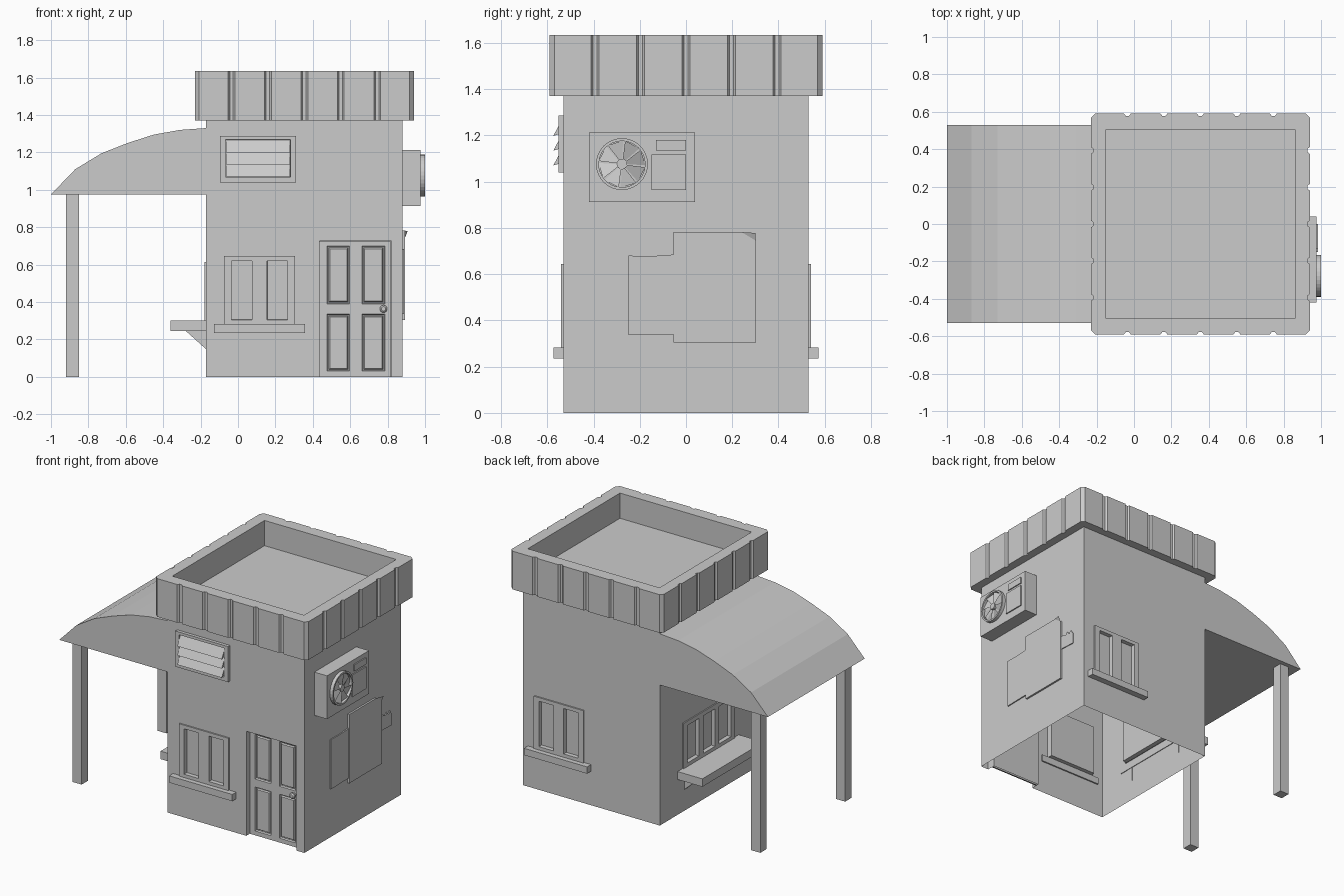
import bpy, bmesh, math
from mathutils import Vector

if "Cube" in bpy.data.objects:
    bpy.data.objects.remove(bpy.data.objects["Cube"])


def finish(name, bm, loc=(0, 0, 0), turn=0, fix=True):
    if fix:
        bmesh.ops.recalc_face_normals(bm, faces=bm.faces)
    me = bpy.data.meshes.new(name)
    bm.to_mesh(me)
    bm.free()
    ob = bpy.data.objects.new(name, me)
    ob.location = loc
    ob.rotation_euler.z = math.radians(turn)
    bpy.context.collection.objects.link(ob)
    return ob


def prism(name, pts, axis, lo, hi):
    """Extrude a 2D outline along an axis (0=x, 1=y, 2=z)."""
    bm = bmesh.new()
    ends = []
    for w in (lo, hi):
        ring = []
        for p in pts:
            c = list(p)
            c.insert(axis, w)
            ring.append(bm.verts.new(c))
        ends.append(ring)
        bm.faces.new(ring)
    n = len(pts)
    for i in range(n):
        j = (i + 1) % n
        bm.faces.new((ends[0][i], ends[0][j], ends[1][j], ends[1][i]))
    return finish(name, bm)


def box(name, x0, x1, y0, y1, z0, z1):
    return prism(name, [(x0, y0), (x1, y0), (x1, y1), (x0, y1)], 2, z0, z1)


def cut(ob, cutter):
    m = ob.modifiers.new("cut", 'BOOLEAN')
    m.operation = 'DIFFERENCE'
    m.solver = 'EXACT'
    m.object = cutter
    cutter.hide_render = True
    bpy.context.view_layer.objects.active = ob
    bpy.ops.object.modifier_apply(modifier=m.name)
    bpy.data.objects.remove(cutter)


def framed(name, rect, holes, insets, depth, loc=(0, 0, 0), turn=0):
    """Flat panel facing local -y; holes are inset by (thickness, depth) steps."""
    bm = bmesh.new()
    us = sorted({r[i] for r in [rect] + holes for i in (0, 1)})
    vs = sorted({r[i] for r in [rect] + holes for i in (2, 3)})
    grid = [[bm.verts.new((u, 0, v)) for v in vs] for u in us]
    sunk = []
    for i in range(len(us) - 1):
        for j in range(len(vs) - 1):
            f = bm.faces.new((grid[i][j], grid[i + 1][j], grid[i + 1][j + 1], grid[i][j + 1]))
            u, v = (us[i] + us[i + 1]) / 2, (vs[j] + vs[j + 1]) / 2
            if any(a < u < b and c < v < d for a, b, c, d in holes):
                sunk.append(f)
    bm.normal_update()
    rim = [e for e in bm.edges if e.is_boundary]
    for t, d in insets:
        bmesh.ops.inset_individual(bm, faces=sunk, thickness=t, depth=d)
        bm.normal_update()
    ex = bmesh.ops.extrude_edge_only(bm, edges=rim)
    for g in ex['geom']:
        if isinstance(g, bmesh.types.BMVert):
            g.co.y += depth
    return finish(name, bm, loc, turn, False)


def lathe(name, prof, n, loc, turn=0, closed=False):
    """Revolve (radius, outward) points around the local y axis."""
    bm = bmesh.new()
    rings = [[bm.verts.new((r * math.cos(k * math.tau / n), -w, r * math.sin(k * math.tau / n)))
              for k in range(n)] for r, w in prof]
    pairs = list(zip(rings, rings[1:])) + ([(rings[-1], rings[0])] if closed else [])
    for a, b in pairs:
        for k in range(n):
            bm.faces.new((a[k], a[(k + 1) % n], b[(k + 1) % n], b[k]))
    if not closed:
        bm.faces.new(rings[-1])
    return finish(name, bm, loc, turn)


# Walls and curved canopy in one profile, with pockets for door and windows
profile = [(-.17, 0), (.88, 0), (.88, 1.37), (-.17, 1.37), (-.17, 1.33), (-.31, 1.32), (-.45, 1.295),
           (-.59, 1.25), (-.73, 1.195), (-.87, 1.11), (-1, .975), (-.17, .975)]
walls = prism("walls_and_canopy", profile, 1, -.53, .53)
cut(walls, box("door_cutter", .435, .82, -.7, -.47, -.1, .725))
cut(walls, box("front_window_cutter", -.07, .30, -.7, -.495, .285, .64))
cut(walls, box("back_window_cutter", .415, .785, .495, .7, .285, .64))
cut(walls, box("side_window_cutter", -.3, -.135, -.275, .275, .305, .61))
bm = bmesh.new()
bm.from_mesh(walls.data)
bmesh.ops.delete(bm, geom=[f for f in bm.faces if f.calc_center_median().z < .001], context='FACES_ONLY')
bm.to_mesh(walls.data)
bm.free()

# Parapet with vertical grooves and a sunken roof
HX, HY, C = .585, .59, .022
outline = []
for k in range(4):
    L, D = (HX, HY) if k % 2 == 0 else (HY, HX)
    side = [(-L + C, D)]
    for i in range(-2, 3):
        t = i * L / 3
        side += [(t - .018, D), (t - .009, D - .012), (t + .009, D - .012), (t + .018, D)]
    side.append((L - C, D))
    c, s = round(math.cos(k * math.pi / 2)), round(math.sin(k * math.pi / 2))
    outline += [(.355 + t * c + d * s, t * s - d * c) for t, d in side]
parapet = prism("parapet", outline, 2, 1.37, 1.635)
cut(parapet, box("roof_cutter", -.15, .86, -.505, .505, 1.46, 1.8))

# Canopy posts
for side, y in (("front", -.465), ("back", .465)):
    box(side + "_post", -.92, -.85, y - .035, y + .035, 0, .976)

# Front and back windows with sills
for name, x, y, turn in (("front", .115, -.54, 0), ("back", .6, .54, 180)):
    framed(name + "_window", (-.19, .19, .28, .645),
           [(-.15, -.04, .305, .62), (.04, .15, .305, .62)], [(.002, -.028)], .02, (x, y, 0), turn)
    s = math.copysign(1, y)
    ys = sorted((s * .52, s * .573))
    box(name + "_sill", x - .242, x + .242, ys[0], ys[1], .235, .282)

# Serving window with shelf and brackets on the left wall
framed("serving_window", (-.28, .28, .3, .615),
       [(u - .065, u + .065, .325, .585) for u in (-.175, 0, .175)],
       [(.002, -.028)], .02, (-.178, 0, 0), -90)
box("serving_shelf", -.36, -.165, -.335, .335, .245, .3)
for i, y in enumerate((-.24, .24)):
    prism(f"shelf_bracket_{i}", [(-.28, .246), (-.168, .246), (-.168, .145)], 1, y - .02, y + .02)

# Recessed four-panel door and knob
panels = [(a, b, c, d) for a, b in ((.475, .597), (.662, .785)) for c, d in ((.03, .335), (.39, .7))]
framed("door", (.436, .819, 0, .724), panels,
       [(.006, -.012), (.008, .0), (.008, .009)], .01, (0, -.492, 0))
knob = lathe("door_knob", [(.011, 0), (.011, .012), (.02, .018), (.02, .027), (.012, .034)], 16,
             (.778, -.492, .363))

# Louvred vent above the front window
framed("vent_frame", (-.095, .31, 1.04, 1.287), [(-.067, .28, 1.068, 1.268)], [(.002, -.018)], .022,
       (0, -.552, 0))
for i in range(3):
    z = 1.27 - i * .064
    prism(f"vent_slat_{i}", [(-.536, z), (-.574, z - .072), (-.536, z - .06)], 0, -.064, .277)

# Air conditioner box, grilles, fan ring, hub and blades
box("cooler_box", .87, .977, -.42, .04, .912, 1.212)
box("cooler_lower_grille", .97, .985, -.15, 0, .965, 1.118)
box("cooler_upper_grille", .97, .985, -.13, 0, 1.135, 1.18)
fan = (.975, -.277, 1.076)
lathe("fan_ring", [(.112, 0), (.112, .025), (.1, .025), (.1, 0)], 32, fan, 90, True)
lathe("fan_hub", [(.023, 0), (.023, .021)], 16, fan, 90)
bm = bmesh.new()
for k in range(8):
    a = k * math.tau / 8
    quad = [(.02, a, .004), (.102, a - .05, .004), (.102, a + .65, .02), (.02, a + .6, .02)]
    bm.faces.new([bm.verts.new((r * math.cos(t), -w, r * math.sin(t))) for r, t, w in quad])
finish("fan_blades", bm, fan, 90)

# Torn paper sheets on the right wall
prism("large_sheet", [(-.055, .305), (.302, .305), (.302, .745), (.24, .782), (-.055, .782)], 0, .875, .893)
prism("left_sheet", [(-.248, .336), (-.05, .34), (-.05, .685), (-.15, .678), (-.248, .68)], 0, .875, .888)
prism("torn_scrap", [(.3, .53), (.423, .525), (.423, .6), (.40, .632), (.385, .612), (.365, .635),
                     (.35, .617), (.325, .63), (.3, .622)], 0, .875, .886)
bm = bmesh.new()
bm.faces.new([bm.verts.new(p) for p in ((.893, .24, .782), (.893, .302, .745), (.907, .3, .778))])
finish("curled_corner", bm)
